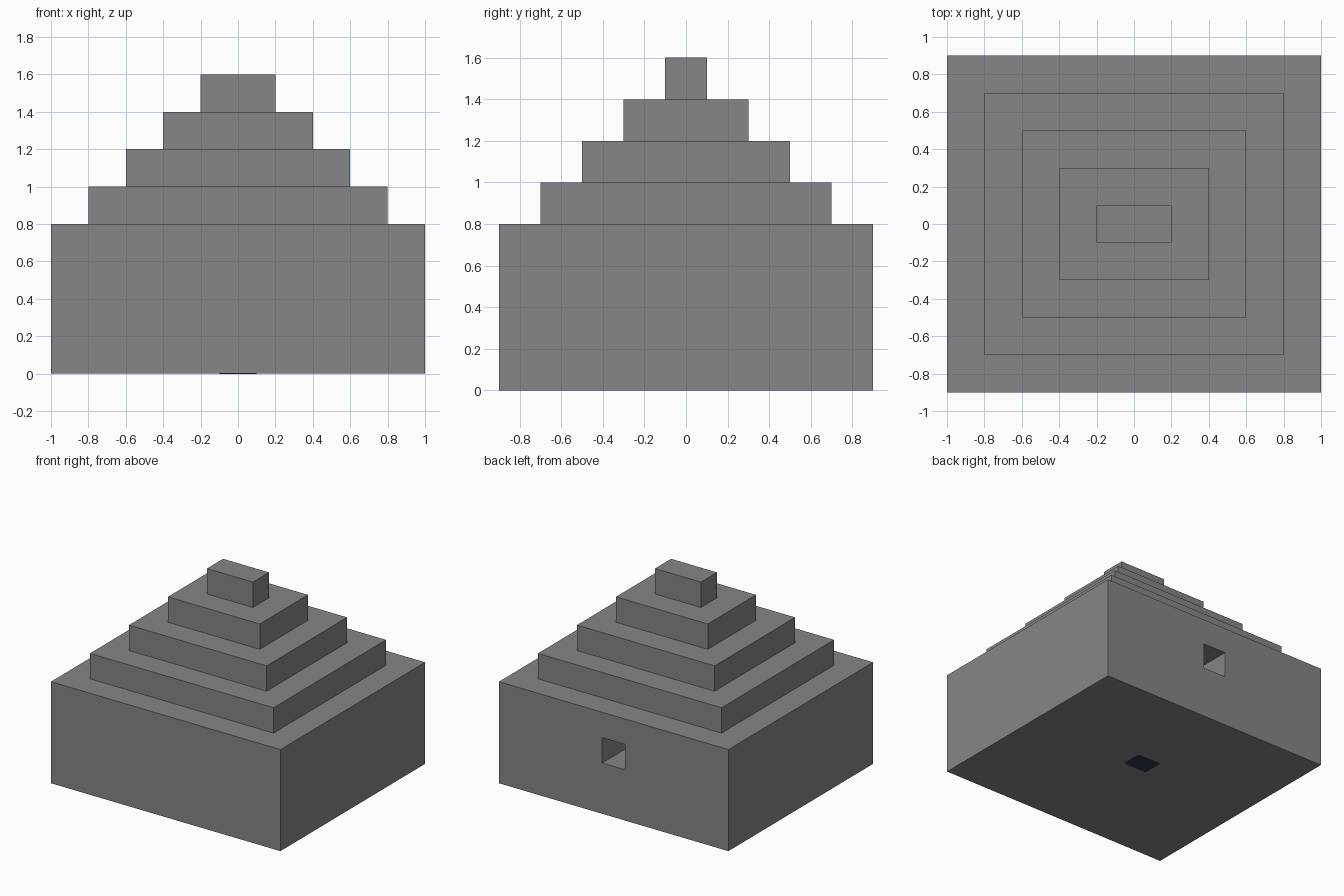
import bpy
from mathutils import Vector

cube = bpy.data.objects.get("Cube")
if cube:
    bpy.data.objects.remove(cube, do_unlink=True)


def make_material(name, colour):
    mat = bpy.data.materials.new(name)
    mat.use_nodes = True
    mat.diffuse_color = colour
    mat.node_tree.nodes["Principled BSDF"].inputs["Base Color"].default_value = colour
    return mat


stone = make_material("grey stone", (0.24, 0.24, 0.24, 1))
dark = make_material("dark slate", (0.03, 0.04, 0.06, 1))


def box(name, low, high, mat):
    """Axis-aligned box between two opposite corners."""
    low, high = Vector(low), Vector(high)
    bpy.ops.mesh.primitive_cube_add(size=1, location=(low + high) / 2)
    obj = bpy.context.object
    obj.name = name
    obj.scale = high - low
    bpy.ops.object.transform_apply(location=False, rotation=False, scale=True)
    obj.data.materials.append(mat)
    return obj


# Tall base block
base = box("base_block", (-1, -0.9, 0), (1, 0.9, 0.8), stone)

# Entrance tunnel cut into the back, ending at the middle
cutter = box("tunnel_cutter", (-0.1, 0, 0.4), (0.1, 1, 0.6), stone)
cut = base.modifiers.new("tunnel", "BOOLEAN")
cut.operation = "DIFFERENCE"
cut.solver = "EXACT"
cut.object = cutter
bpy.context.view_layer.objects.active = base
bpy.ops.object.modifier_apply(modifier=cut.name)
bpy.data.objects.remove(cutter, do_unlink=True)

# Stepped tiers, each set in by one step on every side
step = 0.2
for i in range(1, 5):
    x, y, z = 1 - step * i, 0.9 - step * i, 0.6 + step * i
    box(f"tier_{i}", (-x, -y, z), (x, y, z + step), stone)

# Thin dark slab under the floor
box("floor_slab", (-0.1, 0.01, -0.002), (0.1, 0.17, 0.004), dark)
